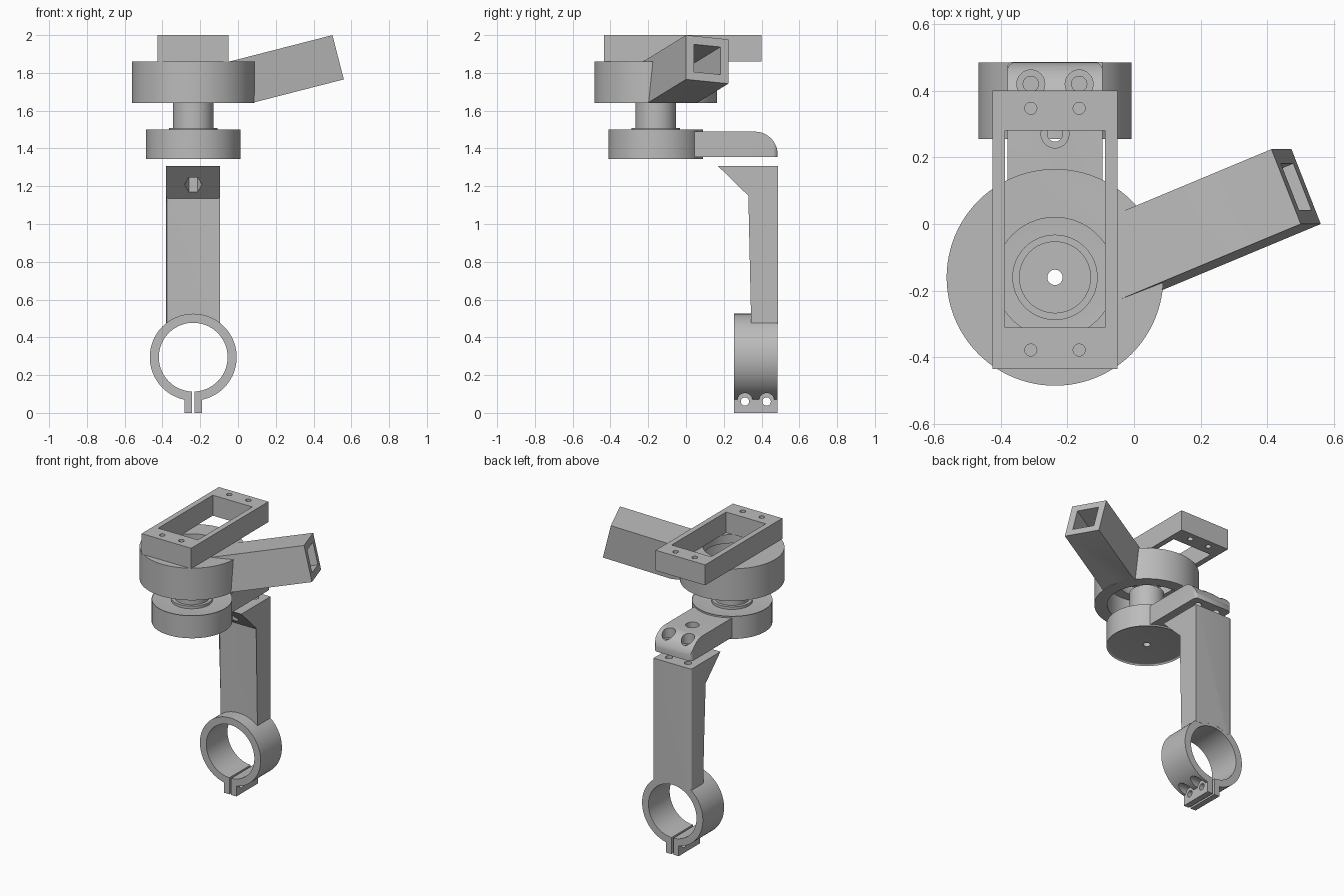
import bpy, bmesh
from math import radians, pi, sin, cos
from mathutils import Matrix, Vector

if "Cube" in bpy.data.objects:
    bpy.data.objects.remove(bpy.data.objects["Cube"], do_unlink=True)

grey = bpy.data.materials.new("plain_grey")
grey.use_nodes = True
colour = (0.5, 0.5, 0.5, 1)
grey.diffuse_color = colour
grey.node_tree.nodes["Principled BSDF"].inputs["Base Color"].default_value = colour

AX, AY = -0.237, -0.16           # main pivot axis
HALF = 0.143                     # half width of column and bracket
Y_Z_X = Matrix(((0, 0, 1, 0), (1, 0, 0, 0), (0, 1, 0, 0), (0, 0, 0, 1)))


def finish(name, bm):
    bmesh.ops.recalc_face_normals(bm, faces=bm.faces)
    mesh = bpy.data.meshes.new(name)
    bm.to_mesh(mesh)
    bm.free()
    mesh.materials.append(grey)
    ob = bpy.data.objects.new(name, mesh)
    bpy.context.collection.objects.link(ob)
    return ob


def prism(name, points, h0, h1, matrix=Matrix(), bevel=0, rule=None):
    bm = bmesh.new()
    face = bm.faces.new([bm.verts.new((a, b, h0)) for a, b in points])
    ext = bmesh.ops.extrude_face_region(bm, geom=[face])
    top = [v for v in ext["geom"] if isinstance(v, bmesh.types.BMVert)]
    bmesh.ops.translate(bm, verts=top, vec=(0, 0, h1 - h0))
    bm.transform(matrix)
    if bevel:
        edges = [e for e in bm.edges if rule(e)]
        bmesh.ops.bevel(bm, geom=edges, offset=bevel, segments=5,
                        profile=0.5, affect='EDGES')
    return finish(name, bm)


def box(name, lo, hi, matrix=Matrix(), bevel=0, rule=None):
    pts = [(lo[0], lo[1]), (hi[0], lo[1]), (hi[0], hi[1]), (lo[0], hi[1])]
    return prism(name, pts, lo[2], hi[2], matrix, bevel, rule)


def cyl(name, r, p0, p1, sides=64, bevel=0):
    p0, p1 = Vector(p0), Vector(p1)
    axis = p1 - p0
    pts = [(r * cos(2 * pi * i / sides), r * sin(2 * pi * i / sides)) for i in range(sides)]
    m = Matrix.Translation(p0) @ axis.to_track_quat('Z', 'Y').to_matrix().to_4x4()
    return prism(name, pts, 0, axis.length, m, bevel,
                 lambda e: any(len(f.verts) > 4 for f in e.link_faces))


def post(name, r, z0, z1, x=AX, y=AY, **kw):
    return cyl(name, r, (x, y, z0), (x, y, z1), **kw)


def combine(ob, op, *others):
    for other in others:
        mod = ob.modifiers.new("cut", 'BOOLEAN')
        mod.operation, mod.solver, mod.object = op, 'EXACT', other
        bpy.context.view_layer.update()
        graph = bpy.context.evaluated_depsgraph_get()
        mesh = bpy.data.meshes.new_from_object(ob.evaluated_get(graph))
        ob.modifiers.clear()
        ob.data = mesh
        bpy.data.objects.remove(other, do_unlink=True)
    return ob


def vertical(e):
    d = e.verts[0].co - e.verts[1].co
    return abs(d.z) > 0.05 and abs(d.x) + abs(d.y) < 1e-4


parts = []
bolt_x = (AX - 0.0725, AX + 0.0725)

# Top mounting frame with four screw holes
frame = box("top_frame", (-0.425, -0.435, 1.86), (-0.05, 0.40, 2.0))
combine(frame, 'DIFFERENCE', box("opening", (-0.387, -0.31, 1.8), (-0.087, 0.28, 2.1)),
        *[post("hole", 0.018, 1.8, 2.1, x, y, sides=32) for x in bolt_x for y in (-0.378, 0.347)])
parts.append(frame)

# Hollow side arm, yawed and then tilted upward
tilt = (Matrix.Translation((0.50, 0.0, 2.0)) @ Matrix.Rotation(radians(-14.4), 4, 'Y')
        @ Matrix.Rotation(radians(22), 4, 'Z'))
arm = box("side_arm", (-0.75, 0, -0.242), (0, 0.242, 0), tilt)
combine(arm, 'DIFFERENCE',
        box("tunnel", (-0.55, 0.046, -0.196), (0.05, 0.196, -0.046), tilt),
        box("floor_cut", (-1, -1, 1), (1, 1, 1.64)))

# Round housing, open underneath, fused with the arm
housing = post("round_housing", 0.325, 1.64, 1.86, sides=96)
combine(housing, 'UNION', arm)
combine(housing, 'DIFFERENCE', post("cavity", 0.245, 1.5, 1.80),
        post("top_hole", 0.18, 1.7, 1.95))
parts.append(housing)

# Lower disc with shaft, collar and rear bracket
arc = [(0.365 + 0.12 * sin(i * pi / 24), 1.369 + 0.12 * cos(i * pi / 24)) for i in range(13)]
bracket = prism("bracket", [(AY, 1.356), (AY, 1.489)] + arc + [(0.485, 1.356)],
                AX - HALF, AX + HALF, Y_Z_X)
plan = box("plan", (AX - HALF - 0.001, AY - 0.1, 1.2), (AX + HALF + 0.001, 0.487, 1.6),
           Matrix(), 0.03, lambda e: vertical(e) and e.verts[0].co.y > 0)
combine(bracket, 'INTERSECT', plan)
pivot = post("pivot_base", 0.25, 1.355, 1.49, bevel=0.01)
combine(pivot, 'UNION', bracket, post("collar", 0.128, 1.45, 1.508),
        post("shaft", 0.108, 1.46, 1.72))
bolts = [(x, 0.42) for x in bolt_x] + [(AX, 0.27)]
combine(pivot, 'DIFFERENCE', post("bore", 0.023, 1.2, 1.9, sides=32),
        *[post("bolt_hole", 0.023, 1.2, 1.6, x, y, sides=32) for x, y in bolts],
        *[post("counterbore", 0.042, 1.42, 1.6, x, y, sides=32) for x, y in bolts])
parts.append(pivot)

# Upright column with a wedge at the top
side = [(0.17, 1.306), (0.345, 1.135), (0.345, 0.47), (0.486, 0.47), (0.486, 1.306)]
column = prism("upright_column", side, AX - HALF, AX + HALF, Y_Z_X, 0.015, vertical)
combine(column, 'DIFFERENCE',
        cyl("clamp_clearance", 0.2, (AX, 0.1, 0.295), (AX, 0.6, 0.295)),
        post("nut_pocket", 0.046, 1.0, 1.25, AX, 0.27, sides=6),
        *[post("bolt_hole", 0.023, 1.15, 1.4, x, y, sides=32) for x, y in bolts])
parts.append(column)

# Split tube clamp with pinch tabs
clamp = cyl("tube_clamp", 0.23, (AX, 0.255, 0.295), (AX, 0.485, 0.295), sides=96)
screw_y = (0.312, 0.427)
combine(clamp, 'DIFFERENCE',
        *[cyl("scallop", 0.04, (AX + s * 0.047, y, 0.065), (AX + s * 0.4, y, 0.065), sides=32)
          for y in screw_y for s in (-1, 1)])
combine(clamp, 'UNION', box("tabs", (AX - 0.047, 0.255, 0), (AX + 0.047, 0.485, 0.12)))
combine(clamp, 'DIFFERENCE',
        cyl("tube_bore", 0.182, (AX, 0.1, 0.295), (AX, 0.6, 0.295), sides=96),
        box("slit", (AX - 0.007, 0.1, -0.1), (AX + 0.007, 0.6, 0.2)),
        *[cyl("screw_hole", 0.022, (AX - 0.2, y, 0.06), (AX + 0.2, y, 0.06), sides=32)
          for y in screw_y])
parts.append(clamp)

# Smooth curved walls, keep crisp edges
bpy.ops.object.select_all(action='DESELECT')
for ob in parts:
    ob.select_set(True)
bpy.context.view_layer.objects.active = parts[0]
bpy.ops.object.shade_smooth_by_angle(angle=radians(30))
